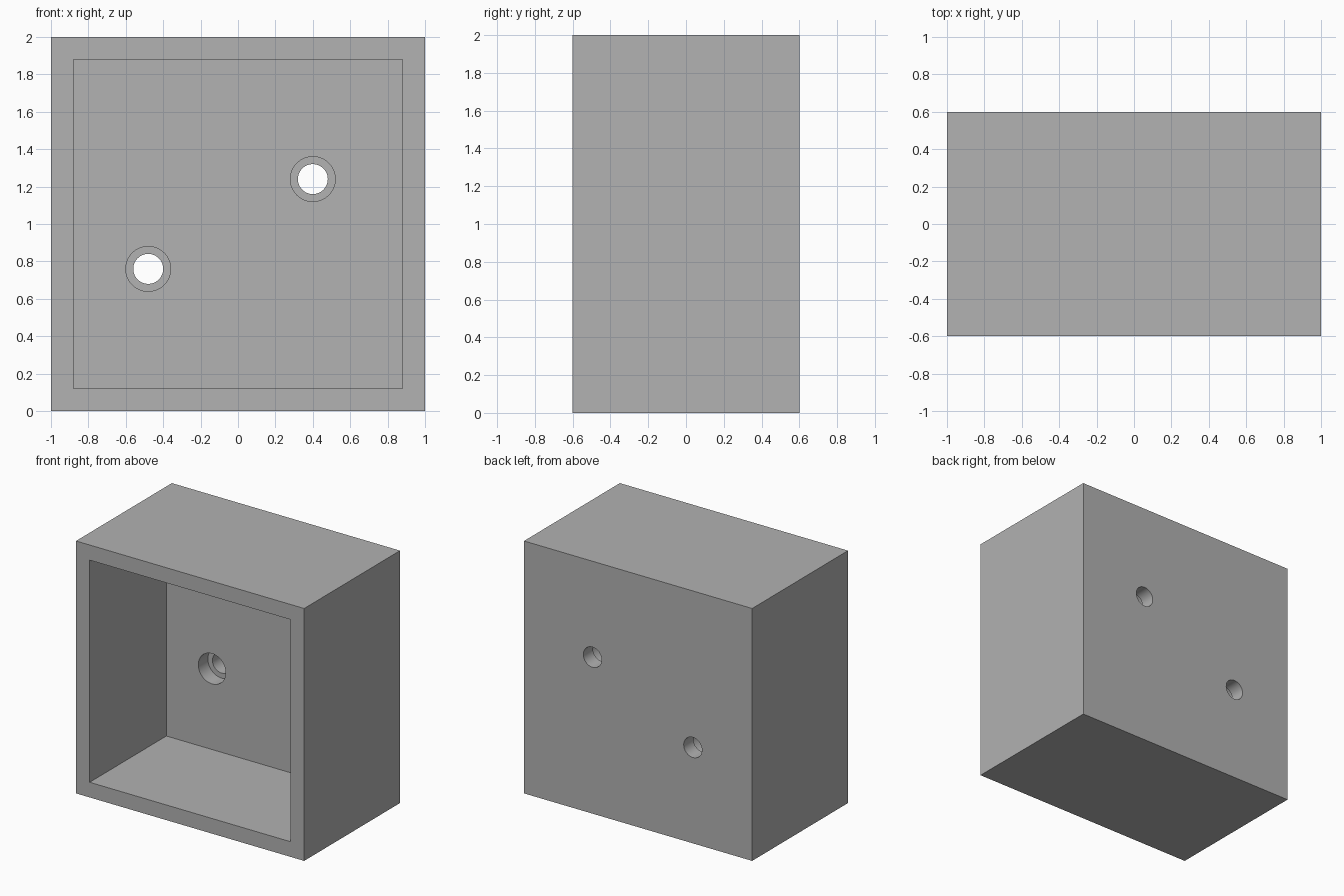
import bpy
import math

if "Cube" in bpy.data.objects:
    bpy.data.objects.remove(bpy.data.objects["Cube"])

WIDTH, DEPTH, HEIGHT = 2.0, 1.2, 2.0
WALL, BACK = 0.12, 0.24          # side wall and back wall thickness
HOLES = [(-0.48, 0.76), (0.40, 1.24)]

grey = bpy.data.materials.new("plain grey")
grey.diffuse_color = (0.445, 0.445, 0.445, 1)
grey.use_nodes = True
grey.node_tree.nodes["Principled BSDF"].inputs["Base Color"].default_value = grey.diffuse_color


def block(name, x, y, z):
    """Box from (min, max) ranges on each axis."""
    mid = [(a + b) / 2 for a, b in (x, y, z)]
    bpy.ops.mesh.primitive_cube_add(size=1, location=mid)
    ob = bpy.context.object
    ob.name = name
    ob.scale = [b - a for a, b in (x, y, z)]
    bpy.ops.object.transform_apply(location=True, rotation=True, scale=True)
    ob.data.materials.append(grey)
    return ob


def bore(name, x, z, radius, y0, y1):
    """Round cutter running along y."""
    bpy.ops.mesh.primitive_cylinder_add(
        vertices=64, radius=radius, depth=y1 - y0,
        location=(x, (y0 + y1) / 2, z), rotation=(math.pi / 2, 0, 0))
    ob = bpy.context.object
    ob.name = name
    ob.data.materials.append(grey)
    return ob


def cut(target, cutter):
    """Subtract the cutter and discard it."""
    mod = target.modifiers.new("cut", 'BOOLEAN')
    mod.operation = 'DIFFERENCE'
    mod.solver = 'EXACT'
    mod.object = cutter
    cutter.hide_render = True
    bpy.context.view_layer.objects.active = target
    bpy.ops.object.modifier_apply(modifier=mod.name)
    bpy.data.objects.remove(cutter, do_unlink=True)


# Outer box, open at the front
front, rear = -DEPTH / 2, DEPTH / 2
inner = rear - BACK
box = block("open_box", (-WIDTH / 2, WIDTH / 2), (front, rear), (0, HEIGHT))
cut(box, block("cavity", (-WIDTH / 2 + WALL, WIDTH / 2 - WALL),
               (front - 0.1, inner), (WALL, HEIGHT - WALL)))

# Counterbored screw holes through the back wall
for hx, hz in HOLES:
    cut(box, bore("counterbore", hx, hz, 0.12, inner - 0.1, inner + 0.12))
    cut(box, bore("screw_hole", hx, hz, 0.08, inner, rear + 0.1))

# Smooth bores, sharp box edges
bpy.ops.object.select_all(action='DESELECT')
box.select_set(True)
bpy.context.view_layer.objects.active = box
bpy.ops.object.shade_smooth_by_angle(angle=math.radians(30))
